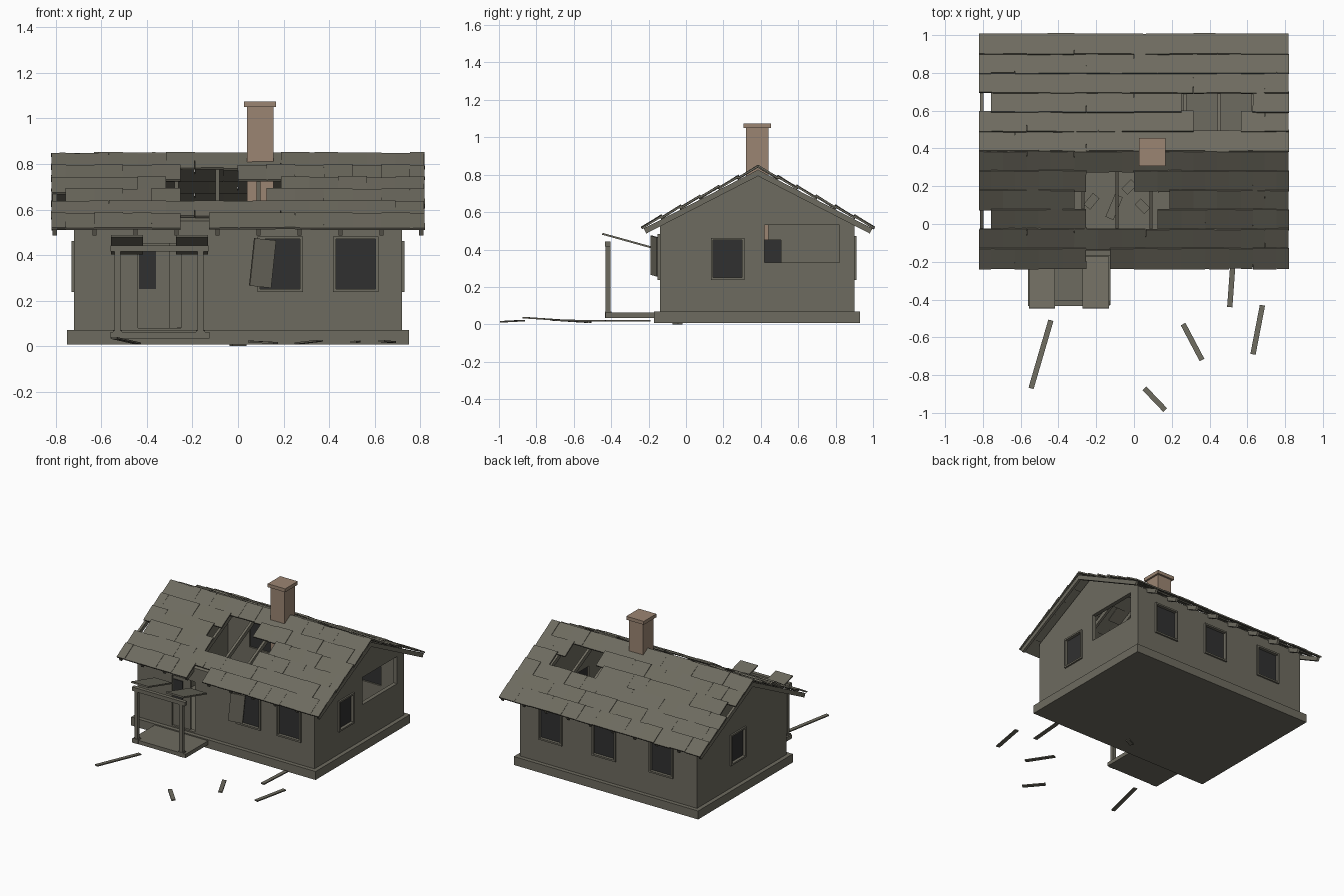
import bpy, bmesh, math, random
from mathutils import Matrix, Vector

random.seed(4)
if "Cube" in bpy.data.objects:
    bpy.data.objects.remove(bpy.data.objects["Cube"], do_unlink=True)


def material(name, rgb):
    m = bpy.data.materials.new(name)
    m.use_nodes = True
    m.diffuse_color = (*rgb, 1)
    m.node_tree.nodes["Principled BSDF"].inputs["Base Color"].default_value = (*rgb, 1)
    return m


WOOD = material("weathered_wood", (0.155, 0.147, 0.115))
GLASS = material("dark_glass", (0.03, 0.03, 0.03))
BRICK = material("faded_brick", (0.33, 0.235, 0.17))


def add_box(bm, center, size, rot=Matrix()):
    mat = Matrix.Translation(center) @ rot.to_4x4() @ Matrix.Diagonal((*size, 1))
    bmesh.ops.create_cube(bm, size=1, matrix=mat)


def span(bm, x, y, z):
    """Box between (min, max) pairs."""
    lims = (x, y, z)
    add_box(bm, [(a + b) / 2 for a, b in lims], [b - a for a, b in lims])


def finish(bm, name, mat):
    bmesh.ops.recalc_face_normals(bm, faces=bm.faces)
    me = bpy.data.meshes.new(name)
    bm.to_mesh(me)
    bm.free()
    me.materials.append(mat)
    ob = bpy.data.objects.new(name, me)
    bpy.context.collection.objects.link(ob)
    return ob


def box_object(name, mat, *spans):
    bm = bmesh.new()
    for s in spans:
        span(bm, *s)
    return finish(bm, name, mat)


def rot(axis, degrees):
    return Matrix.Rotation(math.radians(degrees), 4, axis)


# Main dimensions
RIDGE_Y, WX, Y0, Y1, T = 0.385, 0.72, -0.14, 0.90, 0.03
box_object("foundation", WOOD, ((-0.75, 0.75), (-0.17, 0.93), (0.008, 0.07)))

# Gabled wall shell
bm = bmesh.new()
outline = [(Y0, 0.065), (Y1, 0.065), (Y1, 0.55), (RIDGE_Y, 0.815), (Y0, 0.55)]
face = bm.faces.new([bm.verts.new((-WX, y, z)) for y, z in outline])
ext = bmesh.ops.extrude_face_region(bm, geom=[face])
bmesh.ops.translate(bm, vec=(2 * WX, 0, 0),
                    verts=[v for v in ext["geom"] if isinstance(v, bmesh.types.BMVert)])
walls = finish(bm, "walls", WOOD)

# Windows: wall (axis and outward sign), centre along wall, width, bottom, top
windows = [
    ("front_window_left", "y", -1, 0.517, 0.175, 0.25, 0.47),
    ("front_window_middle", "y", -1, 0.185, 0.175, 0.25, 0.47),
    ("back_window_left", "y", 1, 0.47, 0.17, 0.25, 0.46),
    ("back_window_middle", "y", 1, 0.035, 0.17, 0.25, 0.46),
    ("back_window_right", "y", 1, -0.43, 0.17, 0.25, 0.46),
    ("left_side_window", "x", 1, 0.222, 0.155, 0.25, 0.45),
    ("right_side_window", "x", -1, 0.43, 0.155, 0.25, 0.45),
]


def on_wall(axis, sign, along, depth, height):
    """Spans of a box on a wall; depth is measured outward from the wall face."""
    face = WX * sign if axis == "x" else (Y1 if sign > 0 else Y0)
    d = tuple(sorted(face + sign * v for v in depth))
    return (d, along, height) if axis == "x" else (along, d, height)


# Openings cut through the walls
cuts = [((-WX + T, WX - T), (Y0 + T, Y1 - T), (0.03, 1.2)),
        on_wall("x", 1, (0.42, 0.82), (-0.05, 0.05), (0.33, 0.53)),
        on_wall("y", -1, (-0.44, -0.25), (-0.05, 0.05), (0.08, 0.45))]
for name, ax, sg, c, w, lo, hi in windows:
    cuts.append(on_wall(ax, sg, (c - w / 2, c + w / 2), (-0.05, 0.05), (lo, hi)))
cutters = []
for s in cuts:
    cutter = box_object("opening_cutter", WOOD, s)
    cutter.hide_render = True
    mod = walls.modifiers.new("opening", "BOOLEAN")
    mod.operation, mod.solver, mod.object = "DIFFERENCE", "EXACT", cutter
    cutters.append(cutter)
dg = bpy.context.evaluated_depsgraph_get()
walls.data = bpy.data.meshes.new_from_object(walls.evaluated_get(dg))
walls.modifiers.clear()
for cutter in cutters:
    bpy.data.objects.remove(cutter, do_unlink=True)

# Window frames and glass
B = 0.012
for name, ax, sg, c, w, lo, hi in windows:
    a, b, d = c - w / 2, c + w / 2, (-0.02, 0.012)
    box_object(name + "_frame", WOOD,
               on_wall(ax, sg, (a - B, a), d, (lo - B, hi + B)),
               on_wall(ax, sg, (b, b + B), d, (lo - B, hi + B)),
               on_wall(ax, sg, (a, b), d, (lo - B, lo)),
               on_wall(ax, sg, (a, b), d, (hi, hi + B)))
    box_object(name + "_glass", GLASS, on_wall(ax, sg, (a, b), (-0.018, -0.01), (lo, hi)))

# Loose shutter hanging beside the middle window
bm = bmesh.new()
add_box(bm, (0.108, -0.168, 0.365), (0.10, 0.012, 0.21), rot("Y", 6) @ rot("Z", 20))
finish(bm, "loose_shutter", WOOD)

# Door standing ajar, with a small pane
box_object("door", WOOD, ((-0.44, -0.30), (-0.125, -0.11), (0.08, 0.45)))
box_object("door_pane", GLASS, ((-0.435, -0.36), (-0.13, -0.125), (0.25, 0.42)))

# Chimney
box_object("chimney", BRICK, ((0.04, 0.155), (0.32, 0.44), (0.45, 1.055)),
           ((0.026, 0.168), (0.308, 0.454), (1.05, 1.075)))

# Roof: rafters and staggered tiles on both slopes
PITCH, ROWS, TILE_W, HALF = 27.2, 6, 0.126, 0.82
STEP = 0.692 / ROWS
slopes = {"front": rot("X", PITCH), "back": rot("Z", 180) @ rot("X", PITCH)}
ridge = Matrix.Translation((0, RIDGE_Y, 0.832))
# Missing tiles: slope, row from the ridge, x range
gaps = [("front", 1, -0.25, 0.0), ("front", 2, -0.31, 0.17), ("front", 3, -0.25, 0.17),
        ("front", 5, -0.25, -0.1), ("front", 3, -0.82, -0.76), ("back", 2, -0.82, -0.76),
        ("back", 2, 0.27, 0.65), ("back", 1, 0.31, 0.56), ("back", 0, -0.69, -0.57)]
rafters, tiles = bmesh.new(), bmesh.new()
for side, turn in slopes.items():
    frame = ridge @ turn
    for x in (0.09, 0.27, 0.45, 0.63, 0.805):
        for s in (-1, 1):
            add_box(rafters, frame @ Vector((x * s, -0.345, -0.02)), (0.018, 0.69, 0.03), turn)
    for row in range(ROWS):
        half_start = (row % 2 == 1) == (side == "front")
        x = -HALF
        width = TILE_W / 2 if half_start else TILE_W
        while x < HALF - 0.01:
            end = min(x + width, HALF)
            mid = (x + end) / 2
            if not any(g[0] == side and g[1] == row and g[2] < mid < g[3] for g in gaps):
                local_x = mid if side == "front" else -mid
                length = STEP + 0.012 + random.uniform(-0.004, 0.004)
                lift = random.uniform(0, 0.005)
                tilt = turn @ rot("X", 4 + random.uniform(-1, 1.5)) @ rot("Z", random.uniform(-0.8, 0.8))
                pos = frame @ Vector((local_x, -(row + 0.5) * STEP, 0.005 + lift))
                add_box(tiles, pos, (end - x, length, 0.010), tilt)
            x, width = end, TILE_W
finish(rafters, "rafters", WOOD)
finish(tiles, "roof_tiles", WOOD)

# Porch: deck, posts with feet, beam and two sagging roof pieces
box_object("porch_deck", WOOD, ((-0.56, -0.125), (-0.43, -0.15), (0.034, 0.062)))
for side, x in (("right", -0.53), ("left", -0.165)):
    box_object("porch_post_" + side, WOOD, ((x - 0.013, x + 0.013), (-0.43, -0.405), (0.05, 0.43)),
               ((x - 0.02, x + 0.02), (-0.433, -0.398), (0.034, 0.068)))
box_object("porch_beam", WOOD, ((-0.56, -0.13), (-0.433, -0.405), (0.415, 0.443)))
bm = bmesh.new()
for x in (-0.487, -0.202):
    add_box(bm, (x, -0.31, 0.446), (0.14, 0.285, 0.01), rot("X", -15.5))
finish(bm, "porch_roof_pieces", WOOD)

# Fallen boards outside and inside
def board(bm, a, b, width=0.028):
    a, b = Vector(a), Vector(b)
    turn = (b - a).to_track_quat("Y", "Z").to_matrix()
    add_box(bm, (a + b) / 2, (width, (b - a).length, 0.008), turn)


bm = bmesh.new()
board(bm, (-0.44, -0.51, 0.012), (-0.545, -0.87, 0.036))
board(bm, (0.26, -0.53, 0.012), (0.36, -0.72, 0.024))
board(bm, (0.68, -0.43, 0.018), (0.63, -0.69, 0.022))
board(bm, (0.055, -0.87, 0.02), (0.165, -0.985, 0.014))
board(bm, (0.525, -0.19, 0.02), (0.507, -0.44, 0.018))
board(bm, (-0.03, -0.06, 0.004), (0.03, -0.03, 0.004))
finish(bm, "fallen_boards", WOOD)
bm = bmesh.new()
for a, b in (((-0.13, 0.03), (-0.08, 0.15)), ((-0.05, 0.17), (0.0, 0.22)),
             ((0.02, 0.12), (0.07, 0.07)), ((-0.25, 0.09), (-0.2, 0.15))):
    board(bm, (*a, 0.078), (*b, 0.078), 0.045)
finish(bm, "indoor_debris", WOOD)
